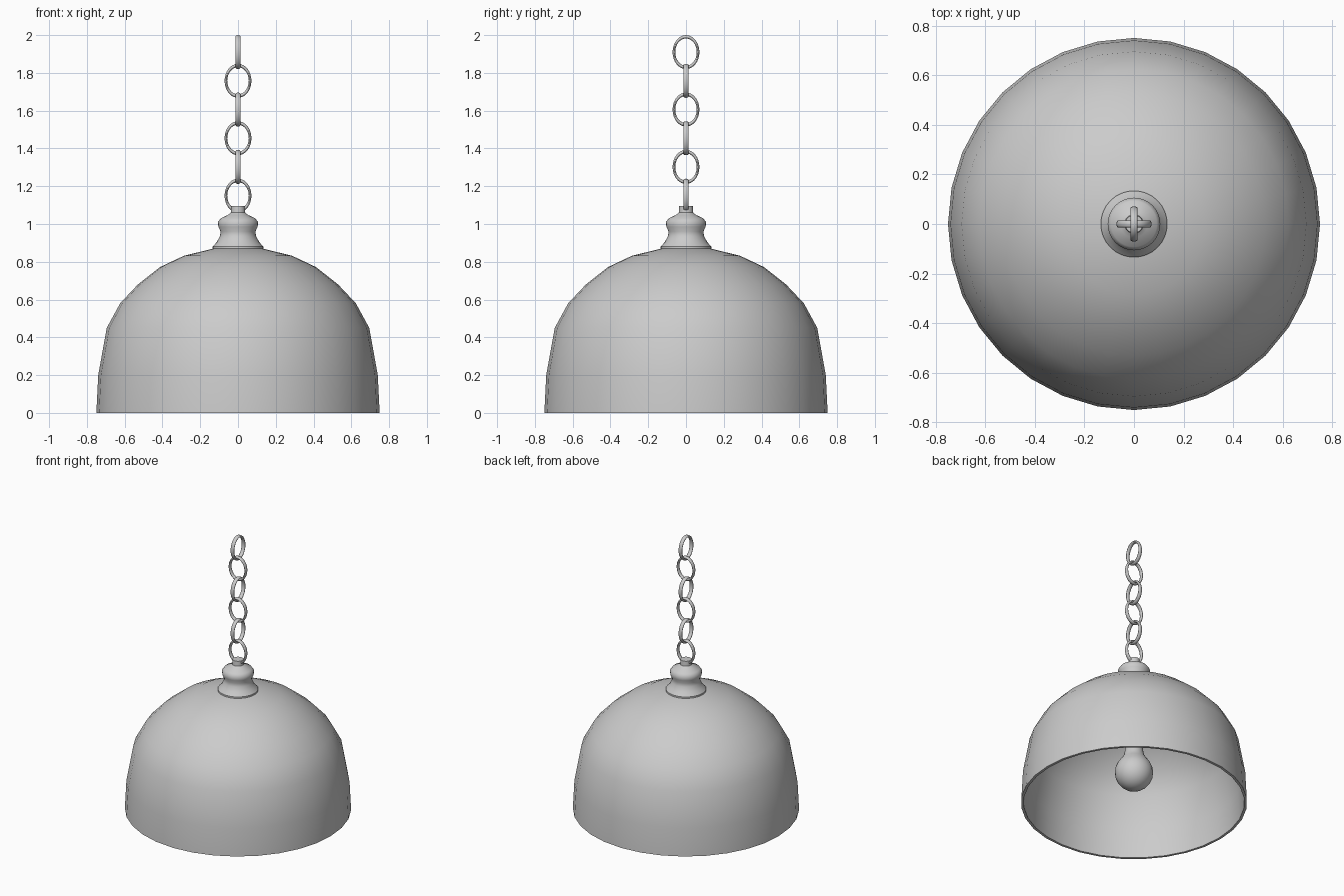
import bpy, bmesh
from math import pi, sin, cos, radians

if "Cube" in bpy.data.objects:
    bpy.data.objects.remove(bpy.data.objects["Cube"])


def lathe(name, profile, segments=32, closed=False, angle=40):
    """Spin an (r, z) profile about z; points on the axis become poles."""
    bm = bmesh.new()
    rings = []
    for r, z in profile:
        if r == 0:
            rings.append([bm.verts.new((0, 0, z))] * segments)
        else:
            rings.append([bm.verts.new((r * cos(2 * pi * i / segments),
                                        r * sin(2 * pi * i / segments), z))
                          for i in range(segments)])
    pairs = list(zip(rings, rings[1:]))
    if closed:
        pairs.append((rings[-1], rings[0]))
    for a, b in pairs:
        for i in range(segments):
            j = (i + 1) % segments
            quad = list(dict.fromkeys((a[i], a[j], b[j], b[i])))
            bm.faces.new(quad)
    bmesh.ops.recalc_face_normals(bm, faces=bm.faces)
    mesh = bpy.data.meshes.new(name)
    bm.to_mesh(mesh)
    bm.free()
    obj = bpy.data.objects.new(name, mesh)
    bpy.context.collection.objects.link(obj)
    smooth(obj, angle)
    return obj


def smooth(obj, angle):
    bpy.ops.object.select_all(action='DESELECT')
    obj.select_set(True)
    bpy.context.view_layer.objects.active = obj
    bpy.ops.object.shade_smooth_by_angle(angle=radians(angle))


# Thin-walled dome shade: outside going up, then inside going down
outer = [(0.75, 0), (0.74, 0.2), (0.695, 0.45), (0.624, 0.58), (0.53, 0.68),
         (0.413, 0.772), (0.286, 0.832), (0.13, 0.87), (0.06, 0.875)]
inner = [(0.06, 0.857), (0.127, 0.852), (0.278, 0.815), (0.402, 0.757),
         (0.516, 0.667), (0.609, 0.57), (0.678, 0.445), (0.722, 0.2), (0.732, 0)]
lathe("lamp_shade", outer + inner, closed=True)

# Turned cap on top of the shade
lathe("shade_cap", [(0, 0.865), (0.134, 0.865), (0.134, 0.88), (0.112, 0.905),
                    (0.096, 0.935), (0.092, 0.96), (0.104, 0.985),
                    (0.106, 1.01), (0.092, 1.03), (0.055, 1.047),
                    (0.038, 1.06), (0.036, 1.095), (0, 1.095)])

# Bulb, with its neck running into a stem under the shade
ball = [(0.127 * sin(radians(a)), 0.23 - 0.127 * cos(radians(a)))
        for a in range(15, 126, 15)]
lathe("bulb", [(0, 0.103)] + ball + [(0.085, 0.33), (0.067, 0.36),
                                     (0.06, 0.40), (0.06, 0.47), (0, 0.47)], 24)
lathe("bulb_stem", [(0, 0.46), (0.06, 0.46), (0.06, 0.87), (0, 0.87)], 24)

# Chain of oval links, alternately turned a quarter turn
for i in range(6):
    bpy.ops.mesh.primitive_torus_add(major_radius=1, minor_radius=0.11,
                                     major_segments=32, minor_segments=10,
                                     location=(0, 0, 1.91 - 0.152 * i),
                                     rotation=(pi / 2, 0, pi / 2 * ((i + 1) % 2)))
    link = bpy.context.object
    link.name = f"chain_link_{i + 1}"
    link.scale = (0.064, 0.081, 0.13)
    smooth(link, 60)
